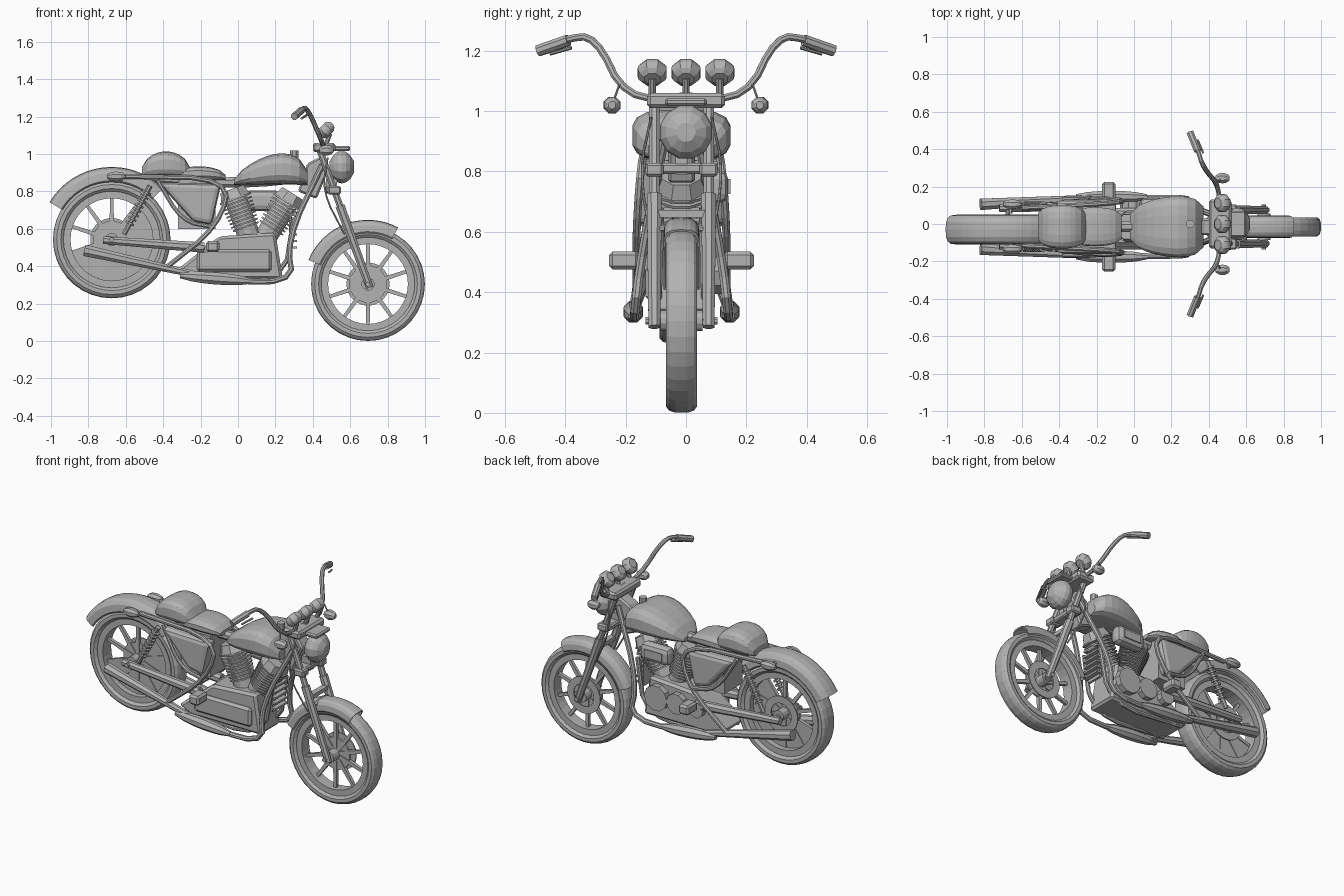
import bpy, bmesh, math
from mathutils import Vector

cube = bpy.data.objects.get("Cube")
if cube:
    bpy.data.objects.remove(cube)

COLOUR = (.45, .45, .45, 1)
grey = bpy.data.materials.new("plain_grey")
grey.use_nodes = True
grey.diffuse_color = COLOUR
grey.node_tree.nodes["Principled BSDF"].inputs["Base Color"].default_value = COLOUR

# Landmarks shared by several parts
MIDDLE = -.015
FRONT_AXLE = Vector((.695, MIDDLE, .305))
REAR_AXLE = Vector((-.675, MIDDLE * 2, .543))
FORK_TOP = Vector((.43, .09, 1.04))
FORK_FOOT = Vector((.705, .09, .285))
SHOCK_TOP = Vector((-.47, .11, .83))
SHOCK_FOOT = Vector((-.61, .11, .57))


def direction(degrees):
    """Unit vector in the side plane, measured from +x toward +z."""
    angle = math.radians(degrees)
    return Vector((math.cos(angle), 0, math.sin(angle)))


def power(value, exponent):
    return math.copysign(abs(value) ** exponent, value)


def turn(count):
    """Cosine and sine at equal steps around a circle."""
    angles = [math.tau * (i + .5) / count for i in range(count)]
    return [(math.cos(angle), math.sin(angle)) for angle in angles]


def skin(name, rings, loop=False):
    """Join rings of points into a closed solid."""
    bm = bmesh.new()
    verts = [[bm.verts.new(point) for point in ring] for ring in rings]
    count = len(verts[0])
    following = verts[1:] + verts[:1] if loop else verts[1:]
    for ring, after in zip(verts, following):
        for i in range(count):
            j = (i + 1) % count
            bm.faces.new((ring[i], ring[j], after[j], after[i]))
    if not loop:
        bm.faces.new(verts[0])
        bm.faces.new(verts[-1])
    bmesh.ops.recalc_face_normals(bm, faces=bm.faces)
    mesh = bpy.data.meshes.new(name)
    bm.to_mesh(mesh)
    bm.free()
    mesh.materials.append(grey)
    part = bpy.data.objects.new(name, mesh)
    bpy.context.collection.objects.link(part)
    return part


def soften(part, width, segments=1):
    modifier = part.modifiers.new("bevel", "BEVEL")
    modifier.width, modifier.segments = width, segments


def tube(name, points, radius, end=None, sides=8, bulge=0):
    """Tube through points; it may taper to an end radius or bulge in the middle."""
    points = [Vector(point) for point in points]
    last = len(points) - 1
    end = radius if end is None else end
    tangents = [(points[min(i + 1, last)] - points[max(i - 1, 0)]).normalized()
                for i in range(last + 1)]
    axes = [Vector(axis) for axis in ((1, 0, 0), (0, 1, 0), (0, 0, 1))]
    reference = min(axes, key=lambda axis: max(abs(axis.dot(t)) for t in tangents))
    rings = []
    for i, (point, tangent) in enumerate(zip(points, tangents)):
        along = i / last
        size = (radius + (end - radius) * along) * math.sin(math.pi * (.04 + .92 * along)) ** bulge
        across = tangent.cross(reference).normalized()
        upward = tangent.cross(across)
        rings.append([point + size * (c * across + s * upward) for c, s in turn(sides)])
    return skin(name, rings)


def pod(name, start, finish, radius, sides=8, bulge=.4):
    """Rounded capsule between two points."""
    start, finish = Vector(start), Vector(finish)
    tube(name, [start.lerp(finish, i / 6) for i in range(7)], radius, sides=sides, bulge=bulge)


def bent(name, points, radius, end=None):
    """Tube whose corners are rounded by cutting them twice."""
    points = [Vector(point) for point in points]
    for _ in range(2):
        cut = [points[0]]
        for start, finish in zip(points, points[1:]):
            cut += [start.lerp(finish, .25), start.lerp(finish, .75)]
        points = cut + [points[-1]]
    tube(name, points, radius, end)


def plate(name, outline, half, offset=0.):
    """Side outline given thickness across the body."""
    return skin(name, [[(x, MIDDLE + offset + y, z) for x, z in outline] for y in (-half, half)])


def slab(name, centre, length, height, half, offset=0.):
    x, z = centre
    corners = ((-1, -1), (1, -1), (1, 1), (-1, 1))
    return plate(name, [(x + i * length / 2, z + j * height / 2) for i, j in corners], half, offset)


def sweep(name, profile, centre, start=0, finish=360, steps=36):
    """Turn a (radius, y) profile around a wheel axle."""
    full = finish - start == 360
    rings = []
    for i in range(steps if full else steps + 1):
        outward = direction(start + (finish - start) * i / steps)
        rings.append([centre + radius * outward + Vector((0, y, 0)) for radius, y in profile])
    skin(name, rings, full)


def band(inner, outer, half):
    return [(inner, -half), (outer, -half), (outer, half), (inner, half)]


def cushion(name, start, finish, base, height, half, lean=1., steps=9):
    """Pillow shape along x; lean moves its fullest point forward."""
    rings = []
    for i in range(steps + 1):
        along = .02 + .96 * i / steps
        full = math.sin(math.pi * along ** lean) ** .35
        x = start + (finish - start) * along
        rings.append([(x, MIDDLE + half * full ** .5 * power(c, .6),
                       base + height * full * (1 + power(s, .6)) / 2) for c, s in turn(16)])
    skin(name, rings)


def mirrored(sign, points, middle=MIDDLE):
    return [Vector((x, middle + sign * y, z)) for x, y, z in points]


def wheel(name, centre, radius, half, open_webs):
    """Tyre, rim, hub, brake disc and ten spokes with partly open webs."""
    tyre = [(radius * (.9 + .1 * power(c, .8)), half * power(s, .7)) for c, s in turn(12)]
    sweep(name + "_tyre", tyre, centre)
    rim = radius * .7
    sweep(name + "_rim", band(rim, radius * .84, half * .7), centre)
    sweep(name + "_brake_disc", band(.07, .115, .004), centre + Vector((0, .04, 0)))
    reach = Vector((0, .1, 0))
    tube(name + "_hub", [centre - reach * .7, centre + reach * .7], .035, sides=12)
    tube(name + "_axle", [centre - reach * 1.2, centre + reach * 1.2], .013)
    for i in range(10):
        angle = 36 * i + 18
        outward = direction(angle)
        tube(f"{name}_spoke_{i}", [centre + .03 * outward, centre + rim * outward], .018, .013, sides=4)
        inner_edge = .1 if i in open_webs else rim
        sweep(f"{name}_web_{i}", band(.03, inner_edge, .006), centre, angle, angle + 36, 4)


def fender(name, centre, inner, rise, half, start, finish):
    """Thin arched shell over part of a wheel."""
    arch = [math.pi * i / 8 for i in range(9)]
    outer = [(inner + rise * math.sin(a) ** .6, half * power(math.cos(a), .7)) for a in arch]
    lining = [(radius - .008, y * .9) for radius, y in reversed(outer)]
    sweep(name, outer + lining, centre, start, finish, 16)


wheel("front_wheel", FRONT_AXLE, .305, .052, range(10))
wheel("rear_wheel", REAR_AXLE, .315, .06, range(1, 5))
fender("front_fender", FRONT_AXLE, .28, .063, .06, 62, 158)
fender("rear_fender", REAR_AXLE, .315, .073, .08, 45, 149)

# Tank, filler cap and two-step seat
cushion("fuel_tank", -.03, .38, .835, .17, .165, lean=1.6)
tube("filler_cap", [(.3, 0, .98), (.3, 0, 1.02)], .024)
cushion("rear_seat_pad", -.52, -.25, .875, .14, .118)
cushion("front_seat_pad", -.36, -.06, .86, .075, .105)

# Engine block, covers and air cleaner
crankcase = plate("crankcase", [(-.34, .37), (-.1, .56), (.2, .58), (.24, .33), (-.25, .33)], .1)
soften(crankcase, .015)
soften(slab("primary_cover", (-.02, .43), .4, .12, .02, -.1), .015)
soften(slab("air_cleaner", (.13, .75), .2, .11, .04, .115), .03, 2)
slab("air_cleaner_badge_plate", (.13, .75), .12, .05, .004, .158)
for i in range(3):
    gear = Vector((.13 - .14 * i, .06, .47))
    tube(f"gear_cover_{i}", [gear, gear + Vector((0, .06, 0))], .08 - .015 * i, sides=10)

# Finned cylinders in a V
for name, foot, angle in (("rear", .06, 110), ("front", .15, 58)):
    rise = direction(angle)
    base = Vector((foot, MIDDLE, .56))
    tube(name + "_cylinder", [base, base + rise * .24], .062, sides=12)
    tube(name + "_cylinder_head", [base + rise * .21, base + rise * .27], .09, .07)
    for i in range(9):
        fin = base + rise * (.05 + .02 * i)
        tube(f"{name}_cylinder_fin_{i}", [fin, fin + rise * .009], .075 + .002 * i, sides=12)

# Oil cooler with slats, steering neck, backbone and battery box
slab("cooler_core", (.28, .6), .015, .25, .05)
for i in range(7):
    slab(f"cooler_slat_{i}", (.295, .5 + .035 * i), .04, .012, .06)
neck = plate("steering_neck", [(.32, .8), (.37, .95), (.45, .99), (.49, .93), (.42, .76)], .045)
soften(neck, .01)
bent("backbone", [(.4, MIDDLE, .88), (0, MIDDLE, .84), (-.45, MIDDLE, .87)], .03)
slab("battery_box", (-.22, .73), .2, .26, .09)

for sign, side in ((-1, "near"), (1, "far")):
    # Frame tubes and swingarm
    bent(side + "_down_tube", mirrored(sign, [
        (.45, .05, .94), (.26, .13, .54), (.3, .16, .29), (-.3, .15, .36)]), .016)
    bent(side + "_inner_cradle", mirrored(sign, [
        (.3, .07, .66), (.24, .08, .3), (-.3, .08, .35)]), .014)
    bent(side + "_seat_rail", mirrored(sign, [
        (-.6, .1, .88), (-.04, .13, .87), (-.1, .15, .62), (-.4, .15, .38)]), .014)
    bent(side + "_side_loop", mirrored(sign, [
        (-.43, .12, .86), (-.3, .14, .64), (-.13, .15, .61)]), .012)
    tube(side + "_swingarm", mirrored(sign, [(-.72, .1, .54), (-.18, .11, .5)]), .022, .03)
    cover = plate(side + "_side_cover", [
        (-.43, .85), (-.24, .64), (-.14, .62), (-.09, .84)], .04, sign * .105)
    soften(cover, .025, 2)

    # Exhaust silencer, guard pipe and foot peg
    tube(side + "_silencer", mirrored(sign, [(-.82, .12, .485), (-.2, .155, .35)]), .033, .018)
    pod(side + "_guard_pipe", *mirrored(sign, [(-.31, .16, .35), (.07, .16, .32)]), .035)
    soften(slab(side + "_foot_peg", (-.135, .505), .07, .06, .05, sign * .19), .012)

    # Rear shock with coil rings
    top, foot = mirrored(sign, [SHOCK_TOP, SHOCK_FOOT])
    tube(side + "_shock", [top, foot], .014)
    for i in range(8):
        along = .12 + .09 * i
        tube(f"{side}_shock_coil_{i}", [top.lerp(foot, along), top.lerp(foot, along + .04)], .026)

    # Rear indicator on its stalk
    pod(side + "_rear_indicator", *mirrored(sign, [(-.7, .12, .88), (-.6, .12, .88)]), .028)
    tube(side + "_rear_stalk", mirrored(sign, [(-.66, .07, .88), (-.66, .12, .88)]), .012)

    # Fork leg with clamp, fender bracket and hose
    top, foot = mirrored(sign, [FORK_TOP, FORK_FOOT])
    tube(side + "_fork_upper", [top, top.lerp(foot, .5)], .019)
    tube(side + "_fork_lower", [top.lerp(foot, .42), foot], .027, .021)
    clamp = top.lerp(foot, .31)
    soften(slab(side + "_fork_clamp", (clamp.x, clamp.z), .07, .045, .03, sign * .09), .008)
    tube(side + "_fender_bracket", [top.lerp(foot, .58), (.6, MIDDLE, .63)], .012)
    bent(side + "_brake_hose", mirrored(sign, [
        (.48, .1, .98), (.45, .14, .8), (.57, .1, .57)]), .005)

    # Handlebar half with grip, lever and front indicator
    bent(side + "_handlebar", mirrored(sign, [
        (.45, 0, 1.05), (.46, .2, 1.04), (.37, .3, 1.25), (.34, .4, 1.24), (.3, .48, 1.2)], 0), .013)
    tube(side + "_grip", mirrored(sign, [(.34, .39, 1.235), (.3, .49, 1.2)], 0), .02)
    tube(side + "_lever", mirrored(sign, [(.37, .38, 1.21), (.34, .45, 1.19)], 0), .006)
    lamp, lamp_front, stem = mirrored(sign, [(.435, .245, 1.02), (.51, .245, 1.02), (.45, .22, 1.09)], 0)
    pod(side + "_front_indicator", lamp, lamp_front, .03)
    tube(side + "_indicator_stem", [stem, lamp.lerp(lamp_front, .4)], .004)

# Yokes and brace tying the fork legs together
soften(slab("top_yoke", (.46, 1.035), .12, .05, .13, -MIDDLE), .012)
soften(slab("lower_yoke", (.5, .81), .07, .035, .11), .008)
slab("fork_brace", (.57, .66), .035, .025, .09)

# Headlight with visor and mount
pod("headlight", (.49, 0, .93), (.62, 0, .93), .09, sides=12, bulge=.5)
soften(slab("headlight_visor", (.53, 1.03), .14, .025, .07, -MIDDLE), .008)
slab("headlight_mount", (.5, .83), .06, .08, .02)

# Row of three gauges tilted toward the rider
tilt = direction(137)
for i in (-1, 0, 1):
    gauge = Vector((.47, .112 * i, 1.13))
    pod(f"gauge_{i + 1}", gauge - tilt * .035, gauge + tilt * .03, .052, bulge=.3)
    tube(f"gauge_stem_{i + 1}", [gauge - tilt * .03, gauge - Vector((0, 0, .08))], .013)
